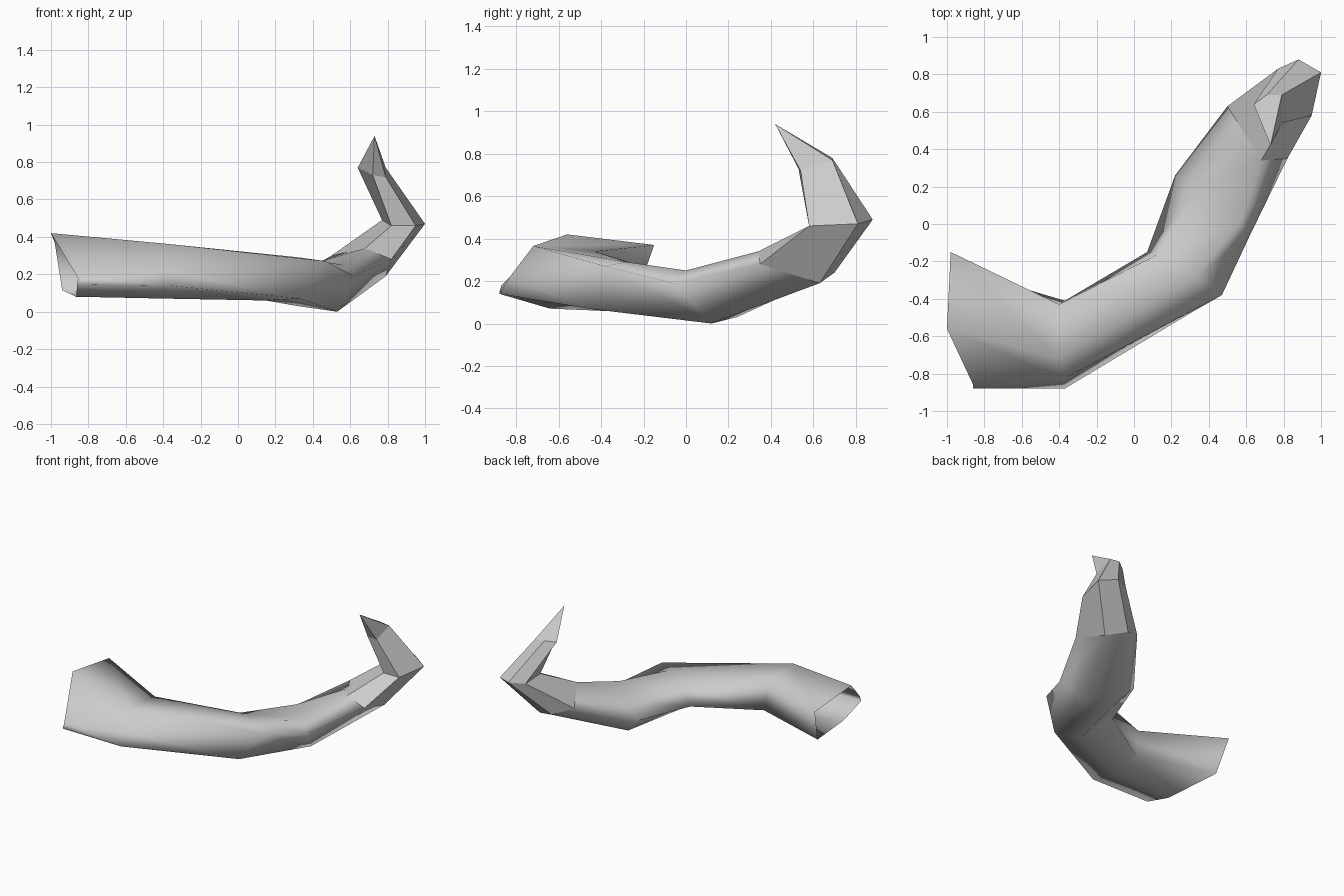
import bpy
import bmesh

# Remove the default object
default_cube = bpy.data.objects.get("Cube")
if default_cube:
    bpy.data.objects.remove(default_cube, do_unlink=True)

# One plain grey colour
grey = bpy.data.materials.new("plain_grey")
grey.use_nodes = True
colour = (0.6, 0.6, 0.6, 1)
grey.diffuse_color = colour
grey.node_tree.nodes["Principled BSDF"].inputs["Base Color"].default_value = colour

# Six-sided cross-sections of the tail, each ordered:
# top, upper front, lower front, underside, lower back, upper back
open_end = [(-1, -.56, .42), (-.855, -.87, .18), (-.86, -.88, .145),
            (-.865, -.66, .08), (-.94, -.24, .115), (-.98, -.15, .37)]
first_bend = [(-.4, -.72, .365), (-.38, -.83, .22), (-.37, -.88, .14),
              (-.38, -.64, .07), (-.37, -.41, .12), (-.4, -.43, .34)]
middle = [(.33, -.28, .29), (.47, -.38, .27), (.33, -.46, .07),
          (.15, -.4, .06), (.07, -.15, .13), (.13, -.16, .255)]
second_bend = [(.56, 0, .25), (.62, -.06, .19), (.53, .12, 0),
               (.32, .24, .03), (.22, .26, .14), (.35, .2, .24)]

# Five-sided cross-sections of the spike, inner edge first
spike_base = [(.68, .34, .34), (.82, .35, .28), (.79, .63, .19),
              (.64, .7, .24), (.5, .63, .3)]
spike_bend = [(.82, .58, .46), (.95, .58, .46), (1, .81, .47),
              (.88, .88, .49), (.77, .83, .49)]
spike_neck = [(.72, .53, .73), (.79, .54, .72), (.79, .69, .77),
              (.71, .69, .78), (.64, .64, .77)]
spike_tip = (.73, .42, .94)

# The tail meets the spike with one extra point on the spike's back edge
back_edge = [(p + q) / 2 for p, q in zip(spike_base[0], spike_base[-1])]
tail_end = spike_base + [back_edge]


def loft(name, sections, tip=None, smooth=False):
    """Skin a tube through the sections, optionally closed to a point."""
    bm = bmesh.new()
    rings = [[bm.verts.new(point) for point in section] for section in sections]
    for lower, upper in zip(rings, rings[1:]):
        for i in range(len(lower)):
            previous = i - 1
            bm.faces.new((lower[previous], lower[i], upper[i], upper[previous]))
    if tip:
        point = bm.verts.new(tip)
        last = rings[-1]
        for i in range(len(last)):
            bm.faces.new((last[i - 1], last[i], point))
    bmesh.ops.recalc_face_normals(bm, faces=bm.faces)
    for face in bm.faces:
        face.smooth = smooth
    mesh = bpy.data.meshes.new(name)
    bm.to_mesh(mesh)
    bm.free()
    mesh.materials.append(grey)
    part = bpy.data.objects.new(name, mesh)
    bpy.context.collection.objects.link(part)
    return part


# Smooth hollow tail, open where it would join a body
loft("tail", [open_end, first_bend, middle, second_bend, tail_end], smooth=True)

# Faceted hooked spike at the end
loft("spike", [spike_base, spike_bend, spike_neck], tip=spike_tip)
